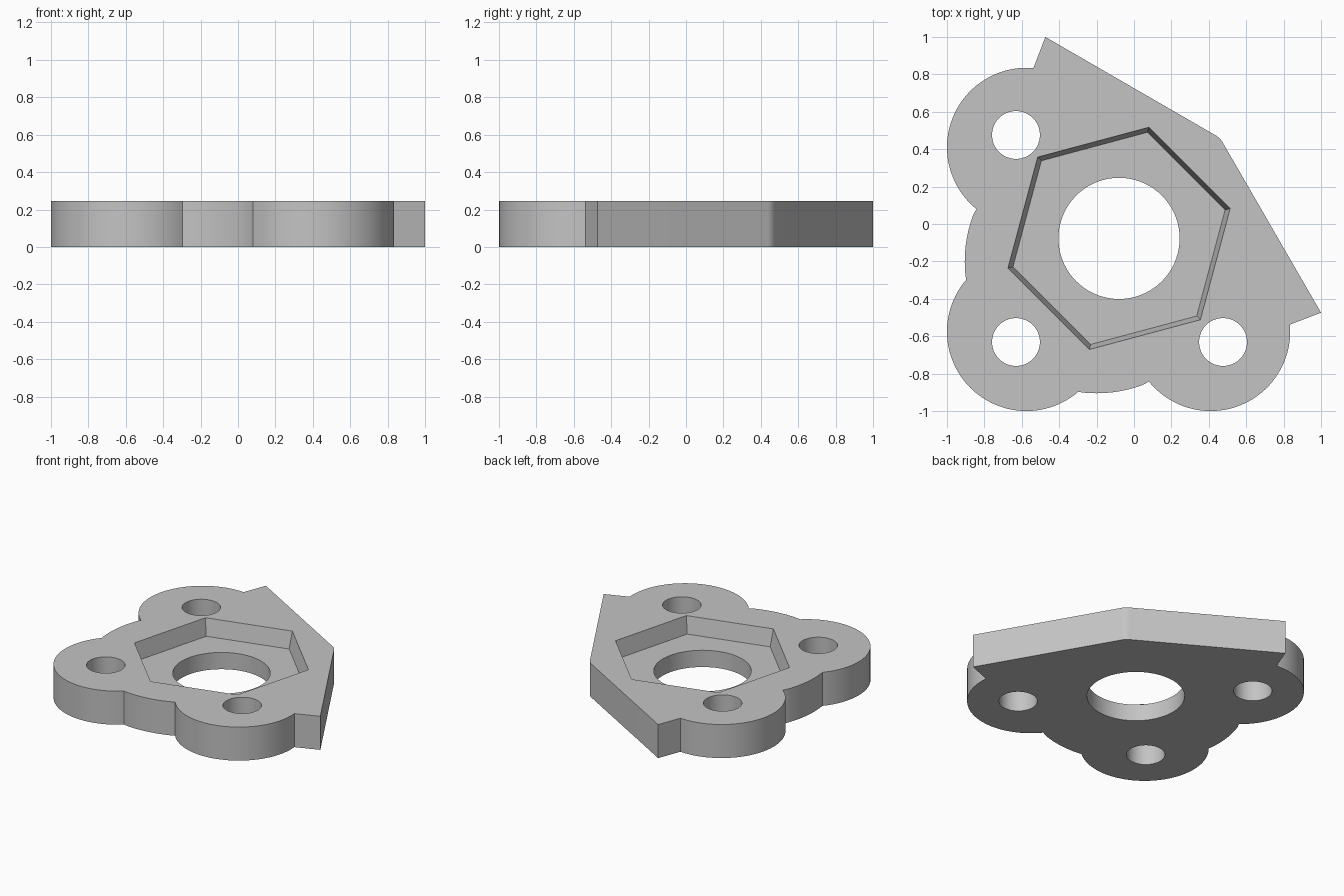
import bpy
import bmesh
from math import cos, sin, radians

cube = bpy.data.objects.get("Cube")
if cube:
    bpy.data.objects.remove(cube, do_unlink=True)

HEIGHT = 0.246
POCKET_FLOOR = 0.123
CENTER = (-0.08, -0.077)


def arc(cx, cy, r, start, end, steps):
    """Points along an arc, angles in degrees."""
    angles = [radians(start + (end - start) * i / steps) for i in range(steps + 1)]
    return [(cx + r * cos(a), cy + r * sin(a)) for a in angles]


def loft(name, lower, upper, z0, z1):
    """Closed solid between two outlines with equal point counts."""
    bm = bmesh.new()
    bottom = [bm.verts.new((x, y, z0)) for x, y in lower]
    top = [bm.verts.new((x, y, z1)) for x, y in upper]
    bm.faces.new(bottom[::-1])
    bm.faces.new(top)
    n = len(bottom)
    for i in range(n):
        j = (i + 1) % n
        bm.faces.new((bottom[i], bottom[j], top[j], top[i]))
    mesh = bpy.data.meshes.new(name)
    bm.to_mesh(mesh)
    bm.free()
    obj = bpy.data.objects.new(name, mesh)
    bpy.context.collection.objects.link(obj)
    return obj


def circle(x, y, r, sides, turn=0):
    return arc(x, y, r, turn, turn + 360, sides)[:-1]


# Half of the outline, from the shared lobe to the blunt rear corner
half = arc(-0.575, -0.575, 0.425, 225, 310.7, 24)
half += arc(-0.2, -0.2, 0.705, 261.8, 293.4, 12)[1:-1]
half += arc(0.41, -0.575, 0.425, 219, 365, 40)
half.append((1.0, -0.474))
half += arc(0.387, 0.387, 0.1, 30, 45, 4)
# The other half is its reflection across the diagonal
outline = half + [(y, x) for x, y in reversed(half[1:-1])]
plate = loft("mounting_plate", outline, outline, 0, HEIGHT)

# Cutters: three bolt holes, the central bore and the tapered hexagonal pocket
cutters = []
for x, y in [(-0.631, 0.476), (-0.631, -0.631), (0.476, -0.631)]:
    ring = circle(x, y, 0.128, 48)
    cutters.append(loft("bolt_hole_cutter", ring, ring, -0.1, 0.4))
ring = circle(*CENTER, 0.324, 72)
cutters.append(loft("bore_cutter", ring, ring, -0.1, 0.4))
cutters.append(loft("pocket_cutter", circle(*CENTER, 0.587, 6, 15),
                    circle(*CENTER, 0.643, 6, 15), POCKET_FLOOR, 2 * HEIGHT - POCKET_FLOOR))

for cutter in cutters:
    cutter.hide_render = True
    mod = plate.modifiers.new(cutter.name, 'BOOLEAN')
    mod.operation = 'DIFFERENCE'
    mod.solver = 'EXACT'
    mod.object = cutter

# Bake the cuts and drop the cutters
graph = bpy.context.evaluated_depsgraph_get()
graph.update()
result = bpy.data.meshes.new_from_object(plate.evaluated_get(graph))
plate.modifiers.clear()
plate.data = result
for cutter in cutters:
    bpy.data.objects.remove(cutter, do_unlink=True)

# Smooth round walls, keep hard edges
for poly in result.polygons:
    poly.use_smooth = True
result.set_sharp_from_angle(angle=radians(14))

# Plain grey material
grey = bpy.data.materials.new("plain_grey")
grey.use_nodes = True
colour = (0.55, 0.55, 0.55, 1)
grey.diffuse_color = colour
grey.node_tree.nodes["Principled BSDF"].inputs["Base Color"].default_value = colour
result.materials.clear()
result.materials.append(grey)
for poly in result.polygons:
    poly.material_index = 0
